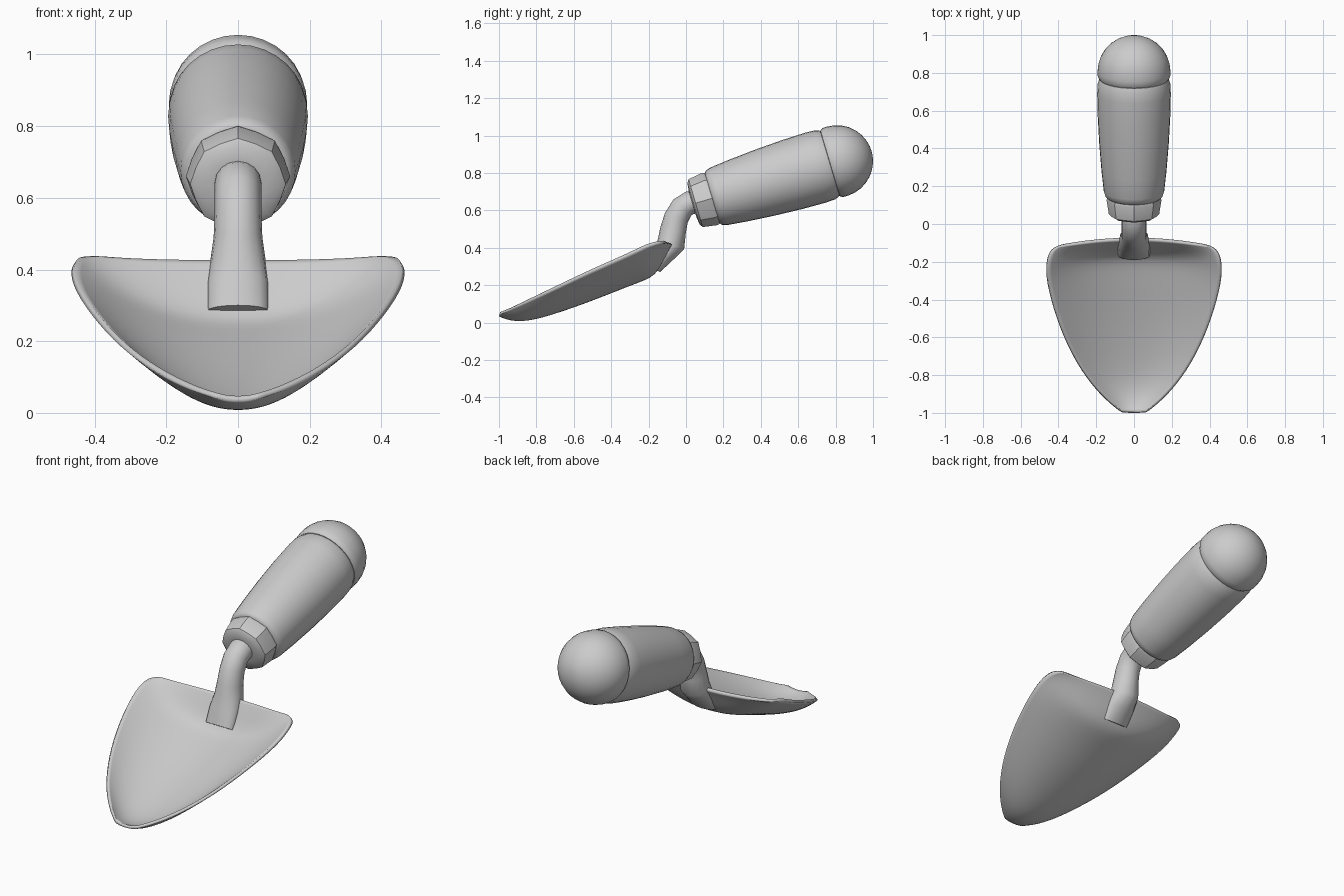
import bpy, bmesh, math
from mathutils import Vector, Matrix

if "Cube" in bpy.data.objects:
    bpy.data.objects.remove(bpy.data.objects["Cube"])


def make_object(name, bm, angle=40):
    me = bpy.data.meshes.new(name)
    bm.to_mesh(me)
    bm.free()
    ob = bpy.data.objects.new(name, me)
    bpy.context.collection.objects.link(ob)
    bpy.ops.object.select_all(action='DESELECT')
    ob.select_set(True)
    bpy.context.view_layer.objects.active = ob
    bpy.ops.object.shade_smooth_by_angle(angle=math.radians(angle))
    return ob


def skin_rings(bm, rings, cap=True):
    n = len(rings[0])
    for a, b in zip(rings, rings[1:]):
        for i in range(n):
            j = (i + 1) % n
            bm.faces.new((a[i], a[j], b[j], b[i]))
    if cap:
        bm.faces.new(rings[0][::-1])
        bm.faces.new(rings[-1])
    bmesh.ops.recalc_face_normals(bm, faces=bm.faces)


# Handle axis: tilted up toward the back
TILT = Matrix.Translation((0, 0.04, 0.635)) @ Matrix.Rotation(math.radians(-73.5), 4, 'X')


def lathe(name, profile, sides, wobble=0.0, angle=40):
    bm = bmesh.new()
    rings = []
    for s, r in profile:
        ring = []
        for i in range(sides):
            a = 2 * math.pi * i / sides
            k = r * (1 + wobble * math.cos(a * sides / 2))
            ring.append(bm.verts.new(TILT @ Vector((k * math.sin(a), k * math.cos(a), s))))
        rings.append(ring)
    skin_rings(bm, rings)
    return make_object(name, bm, angle)


# Blade: curved dish, rows run from back edge to tip
# (centre y, centre z, rim x, rim y, rim z)
rows = [(-.072, .418, .405, -.112, .424), (-.105, .36, .447, -.14, .422),
        (-.16, .245, .466, -.2, .412), (-.26, .212, .466, -.3, .36),
        (-.5, .115, .413, -.5, .275), (-.7, .045, .328, -.7, .18),
        (-.85, .003, .228, -.85, .11), (-.95, .010, .135, -.945, .066),
        (-1.0, .033, .068, -.997, .042)]
bm = bmesh.new()
N = 12
grid = []
for yc, zc, xr, yr, zr in rows:
    line = []
    for j in range(N + 1):
        u = -1 + 2 * j / N
        line.append(bm.verts.new((xr * u, yc + (yr - yc) * u * u,
                                  zc + (zr - zc) * abs(u) ** 2.2)))
    grid.append(line)
for a, b in zip(grid, grid[1:]):
    for j in range(N):
        bm.faces.new((a[j], b[j], b[j + 1], a[j + 1]))
blade = make_object("blade", bm, 60)
sub = blade.modifiers.new("smooth", 'SUBSURF')
sub.levels = sub.render_levels = 2
sol = blade.modifiers.new("thickness", 'SOLIDIFY')
sol.thickness = 0.016
sol.offset = 1

# Neck: bent rod with a flared foot (y, z, half width, half depth)
path = [(-.165, .285, .085, .03), (-.12, .36, .085, .055), (-.08, .42, .078, .075),
        (-.07, .49, .068, .07), (-.052, .56, .065, .066), (-.02, .615, .065, .064),
        (.02, .64, .065, .063), (.08, .65, .065, .063)]
bm = bmesh.new()
rings = []
for k, (y, z, w, d) in enumerate(path):
    p, q = path[max(k - 1, 0)], path[min(k + 1, len(path) - 1)]
    t = Vector((0, q[0] - p[0], q[1] - p[1])).normalized()
    side = Vector((1, 0, 0))
    up = t.cross(side)
    rings.append([bm.verts.new(Vector((0, y, z)) + side * w * math.cos(a) + up * d * math.sin(a))
                  for a in (2 * math.pi * i / 16 for i in range(16))])
skin_rings(bm, rings)
neck = make_object("neck", bm, 60)

# Collar: faceted ferrule between neck and grip
lathe("collar", [(-.005, .07), (0, .112), (.012, .13), (.09, .142), (.105, .138), (.115, .12)],
      16, 0.025, 35)

# Grip: tapered handle
lathe("grip", [(.10, .11), (.105, .14), (.115, .152), (.14, .16), (.25, .172), (.4, .184),
               (.55, .192), (.68, .195), (.735, .192), (.76, .182), (.77, .16)], 32)

# End cap: domed pommel
R = .193
dome = [(.76, .16), (.762, .184), (.775, .192)]
dome += [(.80 + R * math.sin(t), R * math.cos(t))
         for t in (math.radians(d) for d in (0, 12, 24, 36, 48, 60, 72, 82, 88))]
lathe("end_cap", dome, 32)
